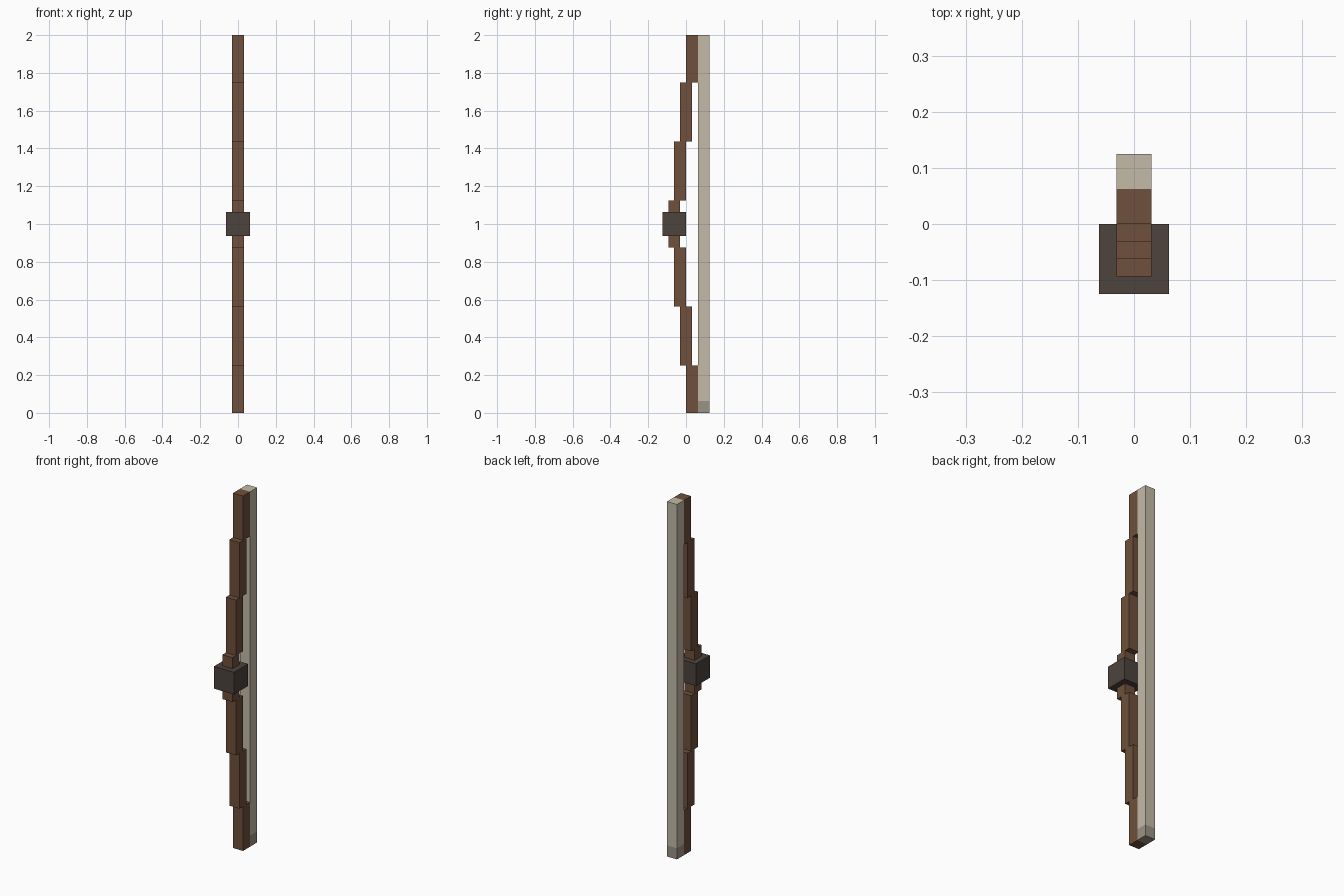
import bpy
import bmesh

cube = bpy.data.objects.get("Cube")
if cube:
    bpy.data.objects.remove(cube, do_unlink=True)

U = 0.03125  # small grid unit all parts snap to


def material(name, srgb):
    linear = [((c / 255 + 0.055) / 1.055) ** 2.4 for c in srgb]
    mat = bpy.data.materials.new(name)
    mat.use_nodes = True
    mat.diffuse_color = (*linear, 1)
    mat.node_tree.nodes["Principled BSDF"].inputs["Base Color"].default_value = (*linear, 1)
    return mat


wood = material("brown wood", (110, 80, 60))
leather = material("dark leather", (76, 67, 61))
cord = material("pale cord", (196, 187, 168))
cord_end = material("grey cord end", (154, 147, 133))


def box(name, half_width, y, z, mats, cut=None):
    """Box from y and z ranges in grid units; below the cut the second material is used."""
    bm = bmesh.new()
    bmesh.ops.create_cube(bm, size=1)
    for v in bm.verts:
        v.co.x *= 2 * half_width * U
        v.co.y = (y[0] if v.co.y < 0 else y[1]) * U
        v.co.z = (z[0] if v.co.z < 0 else z[1]) * U
    if cut is not None:
        bmesh.ops.bisect_plane(bm, geom=bm.verts[:] + bm.edges[:] + bm.faces[:],
                               plane_co=(0, 0, cut * U), plane_no=(0, 0, 1))
        for f in bm.faces:
            f.material_index = int(f.calc_center_median().z < cut * U)
    mesh = bpy.data.meshes.new(name)
    bm.to_mesh(mesh)
    bm.free()
    for m in mats:
        mesh.materials.append(m)
    obj = bpy.data.objects.new(name, mesh)
    bpy.context.collection.objects.link(obj)
    return obj


# Stepped limbs, mirrored about mid height
limbs = [("tip", 0, 0, 8), ("outer_limb", -1, 8, 18), ("inner_limb", -2, 18, 28)]
for part, y, low, high in limbs:
    box("lower_" + part, 1, (y, y + 2), (low, high), [wood])
    box("upper_" + part, 1, (y, y + 2), (64 - high, 64 - low), [wood])

# Middle of the stave and the wrapped grip around it
box("centre_stave", 1, (-3, -1), (28, 36), [wood])
box("grip", 2, (-4, 0), (30, 34), [leather])

# Straight string behind, with a darker lower end
box("string", 1, (2, 4), (0, 64), [cord, cord_end], cut=2)
